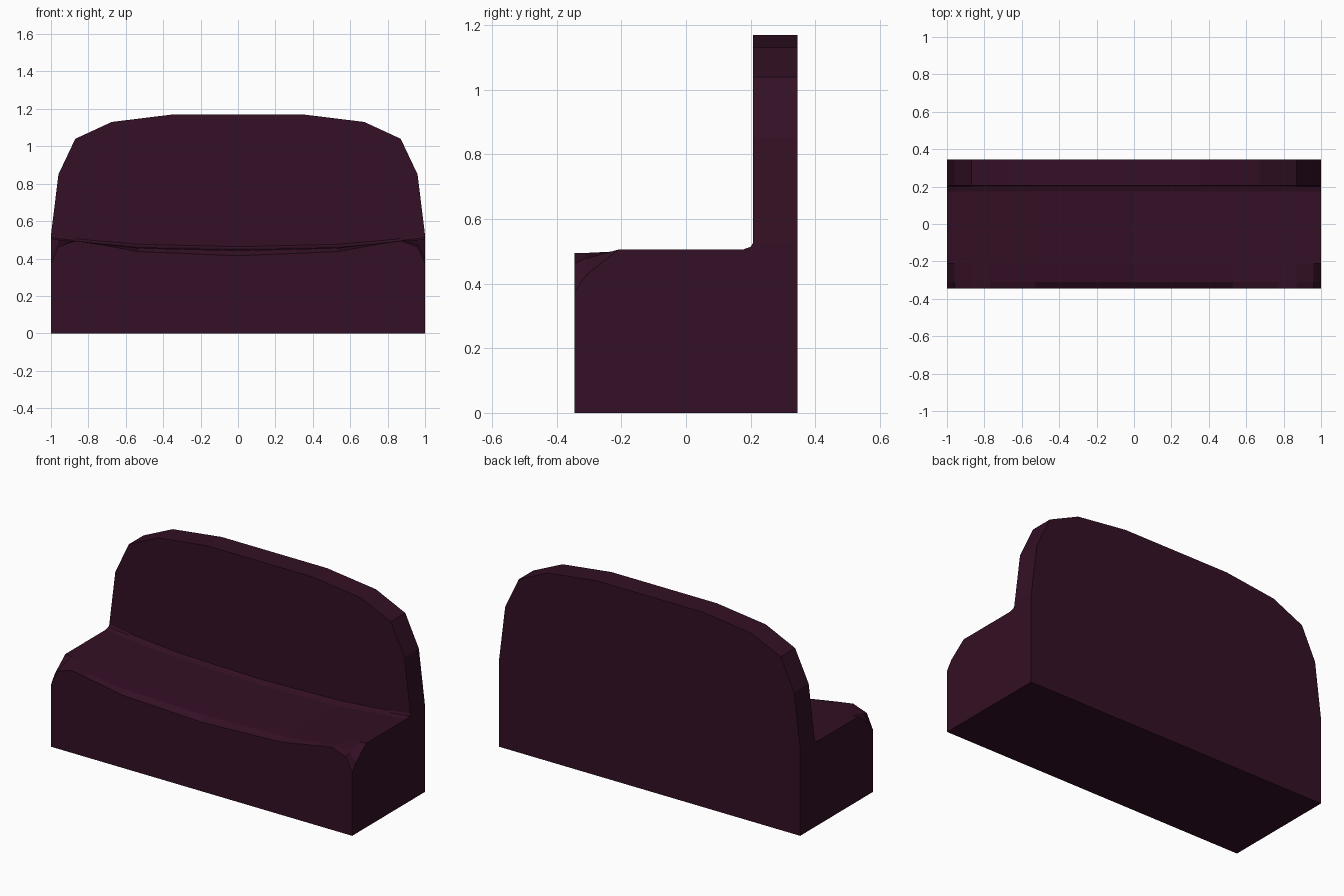
import bpy, bmesh

if "Cube" in bpy.data.objects:
    bpy.data.objects.remove(bpy.data.objects["Cube"])

plum = bpy.data.materials.new("plum_fabric")
plum.diffuse_color = (0.033, 0.005, 0.018, 1)
plum.use_nodes = True
plum.node_tree.nodes["Principled BSDF"].inputs["Base Color"].default_value = plum.diffuse_color


def loft(name, sections):
    """Closed flat-shaded solid through matching cross-sections."""
    bm = bmesh.new()
    rings = [[bm.verts.new(p) for p in s] for s in sections]
    for a, b in zip(rings, rings[1:]):
        n = len(a)
        for i in range(n):
            j = (i + 1) % n
            bm.faces.new((a[i], a[j], b[j], b[i]))
    bm.faces.new(rings[0])
    bm.faces.new(rings[-1])
    bmesh.ops.recalc_face_normals(bm, faces=bm.faces)
    me = bpy.data.meshes.new(name)
    bm.to_mesh(me)
    bm.free()
    me.materials.append(plum)
    ob = bpy.data.objects.new(name, me)
    bpy.context.collection.objects.link(ob)
    return ob


FRONT, JOIN, BACK = -0.345, 0.207, 0.345

# Backrest: rounded-top board
half = [(1, 0), (1, 0.525), (0.96, 0.85), (0.87, 1.04), (0.675, 1.13), (0.35, 1.17)]
outline = half + [(-x, z) for x, z in reversed(half)]
loft("backrest", [[(x, y, z) for x, z in outline] for y in (JOIN, BACK)])

# Seat: sagging top with softened front lip and rounded front corners
# Each row: x, then heights at the y stations
stations = (FRONT, -0.31, -0.21, 0.175, 0.2, JOIN)
rows = [
    (0.00, 0.415, 0.442, 0.447, 0.447, 0.455, 0.463),
    (0.53, 0.437, 0.455, 0.460, 0.460, 0.468, 0.476),
    (0.77, 0.480, 0.483, 0.482, 0.480, 0.488, 0.496),
    (0.87, 0.495, 0.495, 0.492, 0.488, 0.497, 0.507),
    (0.96, 0.463, 0.478, 0.500, 0.498, 0.507, 0.518),
    (1.00, 0.375, 0.425, 0.505, 0.505, 0.514, 0.525),
]


def seat_section(row, side):
    x = row[0] * side
    top = [(x, y, z) for y, z in zip(stations, row[1:])]
    return [(x, FRONT, 0)] + top + [(x, JOIN, 0)]


loft("seat", [seat_section(r, -1) for r in reversed(rows[1:])]
     + [seat_section(r, 1) for r in rows])
